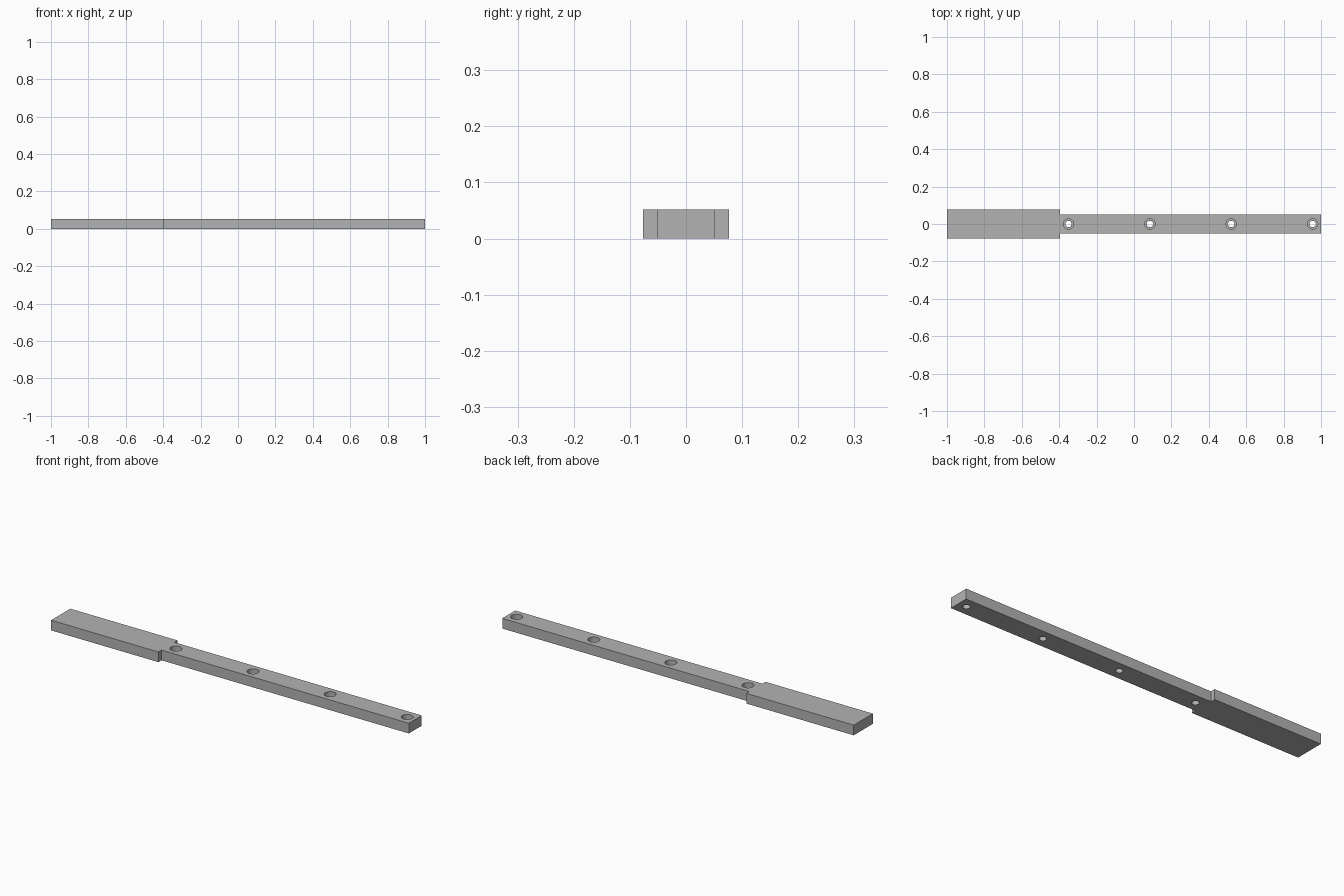
import bpy
import bmesh
from math import pi

cube = bpy.data.objects.get("Cube")
if cube:
    bpy.data.objects.remove(cube, do_unlink=True)

HEIGHT = 0.052
GRIP_HALF, RAIL_HALF = 0.077, 0.052
SHOULDER_X = -0.395

steel = bpy.data.materials.new("grey steel")
steel.use_nodes = True
steel.diffuse_color = (0.45, 0.45, 0.45, 1)
steel.node_tree.nodes["Principled BSDF"].inputs["Base Color"].default_value = steel.diffuse_color


def new_object(name, bm):
    bmesh.ops.recalc_face_normals(bm, faces=bm.faces[:])
    mesh = bpy.data.meshes.new(name)
    bm.to_mesh(mesh)
    bm.free()
    mesh.materials.append(steel)
    obj = bpy.data.objects.new(name, mesh)
    bpy.context.collection.objects.link(obj)
    return obj


# Bar: stepped outline, wide grip at the right end and narrow rail, extruded up
half = [(-1, GRIP_HALF), (SHOULDER_X, GRIP_HALF), (SHOULDER_X, RAIL_HALF), (1, RAIL_HALF)]
outline = half + [(x, -y) for x, y in reversed(half)]
bm = bmesh.new()
base = bm.faces.new([bm.verts.new((x, y, 0)) for x, y in outline])
top = bmesh.ops.extrude_face_region(bm, geom=[base])["geom"]
bmesh.ops.translate(bm, vec=(0, 0, HEIGHT), verts=[g for g in top if isinstance(g, bmesh.types.BMVert)])
bar = new_object("mounting_bar", bm)


# Screw holes: stepped bore swept around its axis
def bore_cutter(x):
    profile = [(0, -0.02), (0.017, -0.02), (0.017, 0.024), (0.028, 0.024), (0.028, 0.08), (0, 0.08)]
    bm = bmesh.new()
    verts = [bm.verts.new((x + r, 0, z)) for r, z in profile]
    edges = [bm.edges.new(pair) for pair in zip(verts, verts[1:])]
    bmesh.ops.spin(bm, geom=verts + edges, cent=(x, 0, 0), axis=(0, 0, 1), angle=2 * pi, steps=32)
    bmesh.ops.remove_doubles(bm, verts=bm.verts[:], dist=0.0001)
    cutter = new_object("screw_hole_cutter", bm)
    cutter.hide_render = True
    return cutter


cutters = [bore_cutter(-0.35 + i * 0.435) for i in range(4)]
for cutter in cutters:
    cut = bar.modifiers.new("screw_hole", "BOOLEAN")
    cut.operation = "DIFFERENCE"
    cut.solver = "EXACT"
    cut.object = cutter

# Apply the cuts, drop the cutters, then smooth the bores
bpy.ops.object.select_all(action="DESELECT")
bar.select_set(True)
bpy.context.view_layer.objects.active = bar
for cut in bar.modifiers[:]:
    bpy.ops.object.modifier_apply(modifier=cut.name)
for cutter in cutters:
    bpy.data.objects.remove(cutter, do_unlink=True)
bpy.ops.object.shade_smooth_by_angle(angle=pi / 6)
